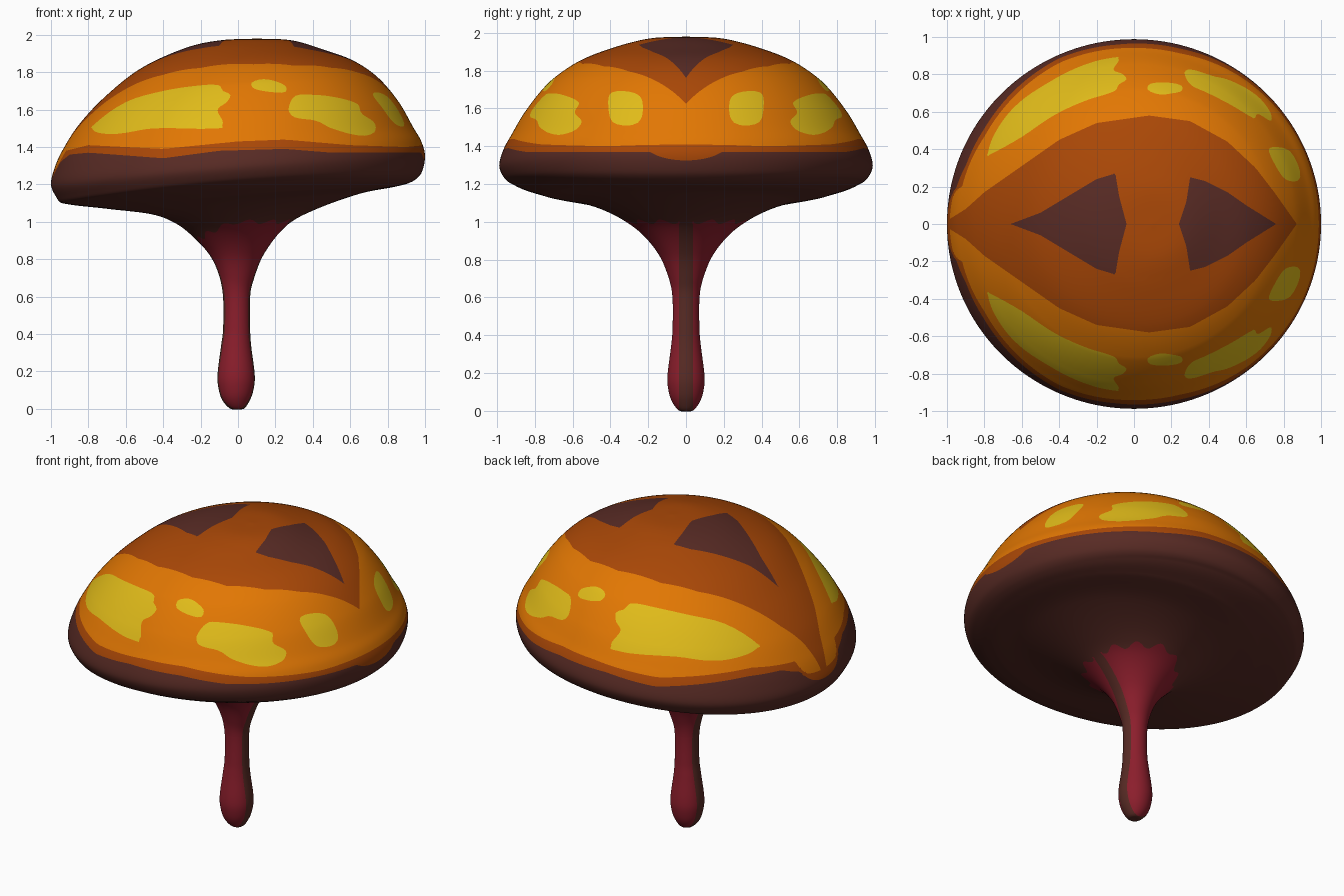
import bpy, bmesh, math
from mathutils import Vector

if "Cube" in bpy.data.objects:
    bpy.data.objects.remove(bpy.data.objects["Cube"])

SEGMENTS = 200
STEP = 0.018
DEPTH = 0.988


def make_material(name, colour):
    mat = bpy.data.materials.new(name)
    mat.use_nodes = True
    rgba = (*colour, 1.0)
    mat.diffuse_color = rgba
    mat.node_tree.nodes["Principled BSDF"].inputs["Base Color"].default_value = rgba
    return mat


materials = [
    make_material("dark brown", (0.098, 0.024, 0.018)),
    make_material("burnt orange", (0.40, 0.064, 0.002)),
    make_material("orange", (0.76, 0.185, 0.001)),
    make_material("yellow", (0.75, 0.5, 0.01)),
    make_material("deep red", (0.26, 0.013, 0.025)),
]
BROWN, BURNT, ORANGE, YELLOW, RED = range(len(materials))


def spline(a, b, c, d, t):
    """Hermite point between b and c, tangents weighted by point spacing."""
    span = (c - b).length
    start = (c - a) * (span / ((b - a).length + span))
    end = (d - b) * (span / ((d - c).length + span))
    return b + t * (start + t * (3 * (c - b) - 2 * start - end + t * (2 * (b - c) + start + end)))


def smooth_outline(points, cuts=4):
    pts = [Vector(p) / 100 for p in points]
    n = len(pts)
    return [spline(pts[i - 1], pts[i], pts[(i + 1) % n], pts[(i + 2) % n], k / cuts)
            for i in range(n) for k in range(cuts)]


def inside(outline, u, v):
    hit = False
    for p, q in zip(outline, outline[1:] + outline[:1]):
        if (p.y > v) != (q.y > v) and u < p.x + (v - p.y) * (q.x - p.x) / (q.y - p.y):
            hit = not hit
    return hit


def lookup(points, x):
    """Piecewise linear curve, points in hundredths."""
    x *= 100
    if x <= points[0][0]:
        return points[0][1] / 100
    for (xa, ya), (xb, yb) in zip(points, points[1:]):
        if x <= xb:
            return (ya + (yb - ya) * (x - xa) / (xb - xa)) / 100
    return points[-1][1] / 100


# Tilted profile in hundredths: low side x, z and high side x, z
stalk_rows = [
    (-1, 0, -1, 0), (-4, 0, 3, 0), (-8, 4, 6, 4), (-10, 9, 8, 9), (-11, 17, 9, 17),
    (-9, 34, 7, 34), (-8, 42, 6.5, 42), (-8, 60, 6.5, 60),
]
cap_rows = [
    (-10, 71, 8, 68), (-15, 82, 14, 83), (-24, 92, 26, 98), (-33, 99, 40, 106),
    (-46, 104, 65, 115), (-70, 107, 85, 119), (-94, 110, 94, 122), (-97, 113, 98, 126),
    (-100, 120, 100, 135), (-98, 129, 98, 143), (-94, 138, 94, 150), (-85, 152, 86, 164),
    (-71, 167, 75, 177), (-52, 182, 62, 186), (-28, 193, 46, 192), (-10, 197, 29, 197),
    (10, 198, 10, 198),
]
# Extra height of the front and back over the straight tilt, by mean height
side_lift = [(100, 0), (113, 2), (116, 5), (120, 4), (128, 2), (145, 1), (158, 1),
             (172, 2), (185, 1), (195, 0)]

# Painted outlines: cap bands as curves over x
rim_top = [(-100, 122), (-95, 132), (-90, 136), (-80, 137), (-40, 134), (-10, 138),
           (25, 139), (50, 137), (98, 137), (100, 132)]
orange_bottom = [(-100, 126), (-97, 129), (-92, 138), (-80, 141), (-40, 139), (0, 143),
                 (25, 144), (60, 141), (90, 140), (100, 141)]
crown_width = [(-98, 3), (-90, 8), (-80, 17), (-60, 31), (-40, 45), (-20, 54), (8, 58),
               (30, 55), (50, 44), (65, 30), (75, 17), (87, 0)]

# Dark crown patches, half outlines over x and distance from the centre line
crown_patches = [
    [(-66, 0), (-50, 6), (-35, 15), (-20, 24), (-10, 27), (-8, 15), (-4, 0)],
    [(24, 0), (28, 12), (30, 25), (38, 23), (50, 17), (60, 10), (76, 0)],
]
crown_patches = [[Vector(p) / 100 for p in patch] for patch in crown_patches]

# Yellow spots seen along y, then the spot seen along x
long_spots = [smooth_outline(p) for p in (
    [(-78, 151), (-60, 164), (-40, 170), (-20, 173), (-10, 173), (-8, 170), (-4, 168),
     (-6, 164), (-11, 160), (-8, 153), (-11, 150), (-45, 150), (-65, 147), (-76, 148)],
    [(7, 174), (11, 176), (17, 176), (25, 173), (26, 170), (23, 169), (9, 171)],
    [(27, 160), (30, 167), (36, 168), (50, 167), (64, 163), (66, 158), (73, 153),
     (73, 148), (66, 146), (50, 150), (42, 154), (30, 156)],
)]
end_spot = smooth_outline([(23, 157), (24, 166), (31, 169), (40, 168), (41, 160),
                           (39, 153), (33, 151), (26, 152)])


def paint(co):
    x, y, z = co.x, abs(co.y), co.z
    angle = math.atan2(co.y, x + 0.01)
    # Stem with a brown stripe down each end, scalloped where it meets the cap
    flare = 1.0 + 0.1 * min(0, math.cos(angle)) + 0.012 * math.cos(14 * angle)
    if z < flare and math.hypot(x, y) < 0.5:
        return BROWN if y < 0.036 else RED
    # Cap from the rim upwards
    if z < lookup(rim_top, x):
        return BROWN
    if z < lookup(orange_bottom, x):
        return BURNT
    if y < lookup(crown_width, x):
        dark = z > 1.6 and any(inside(p, x, y) for p in crown_patches)
        return BROWN if dark else BURNT
    if z < 1.8:
        if any(inside(s, x, z) for s in long_spots):
            return YELLOW
        if x > 0.5 and inside(end_spot, y, z):
            return YELLOW
    return ORANGE


def refine(rows):
    """Smooth the profile and return evenly spaced rows, with the index of each input row."""
    pts = [Vector(r) / 100 for r in rows]
    fine, marks = [], []
    for i in range(len(pts) - 1):
        a, b, c = pts[max(i - 1, 0)], pts[i], pts[i + 1]
        d = pts[min(i + 2, len(pts) - 1)]
        marks.append(len(fine))
        span = max((c - b).xy.length, (c - b).zw.length)
        cuts = max(2, math.ceil(span / STEP))
        fine += [spline(a, b, c, d, k / cuts) for k in range(cuts)]
    return fine + [pts[-1]], marks


def cut_colour_borders(bm):
    """Split edges and faces along the painted outlines so the borders are clean."""
    colour = {v: paint(v.co) for v in bm.verts}
    crossings = set()
    for edge in list(bm.edges):
        a, b = edge.verts
        if colour[a] == colour[b]:
            continue
        low, high = 0.0, 1.0
        for _ in range(8):
            t = (low + high) / 2
            if paint(a.co.lerp(b.co, t)) == colour[a]:
                low = t
            else:
                high = t
        crossings.add(bmesh.utils.edge_split(edge, a, (low + high) / 2)[1])
    for face in list(bm.faces):
        ends = [v for v in face.verts if v in crossings]
        if len(ends) == 2:
            bmesh.utils.face_split(face, ends[0], ends[1])


def build(name, rows):
    """Skin tilted circles through the profile rows and paint the faces."""
    bm = bmesh.new()
    rings = []
    for xl, zl, xr, zr in rows:
        mid, radius, height = (xl + xr) / 2, (xr - xl) / 2, (zl + zr) / 2
        if radius < 0.0005:
            rings.append([bm.verts.new((mid, 0, zl))] * SEGMENTS)
            continue
        lift = lookup(side_lift, height)
        ring = []
        for s in range(SEGMENTS):
            a = math.tau * s / SEGMENTS
            c, d = math.cos(a), math.sin(a)
            z = height + c * (zr - zl) / 2 + lift * d * d
            ring.append(bm.verts.new((mid + radius * c, DEPTH * radius * d, z)))
        rings.append(ring)
    for low, high in zip(rings, rings[1:]):
        for s in range(SEGMENTS):
            t = (s + 1) % SEGMENTS
            bm.faces.new(list(dict.fromkeys((low[s], low[t], high[t], high[s]))))
    cut_colour_borders(bm)
    for face in bm.faces:
        face.smooth = True
        face.material_index = paint(face.calc_center_median())
    mesh = bpy.data.meshes.new(name)
    bm.to_mesh(mesh)
    bm.free()
    for mat in materials:
        mesh.materials.append(mat)
    bpy.context.collection.objects.link(bpy.data.objects.new(name, mesh))


profile, marks = refine(stalk_rows + cap_rows)
split = marks[len(stalk_rows) - 1]
build("stalk", profile[:split + 1])
build("flared_cap", profile[split:])
